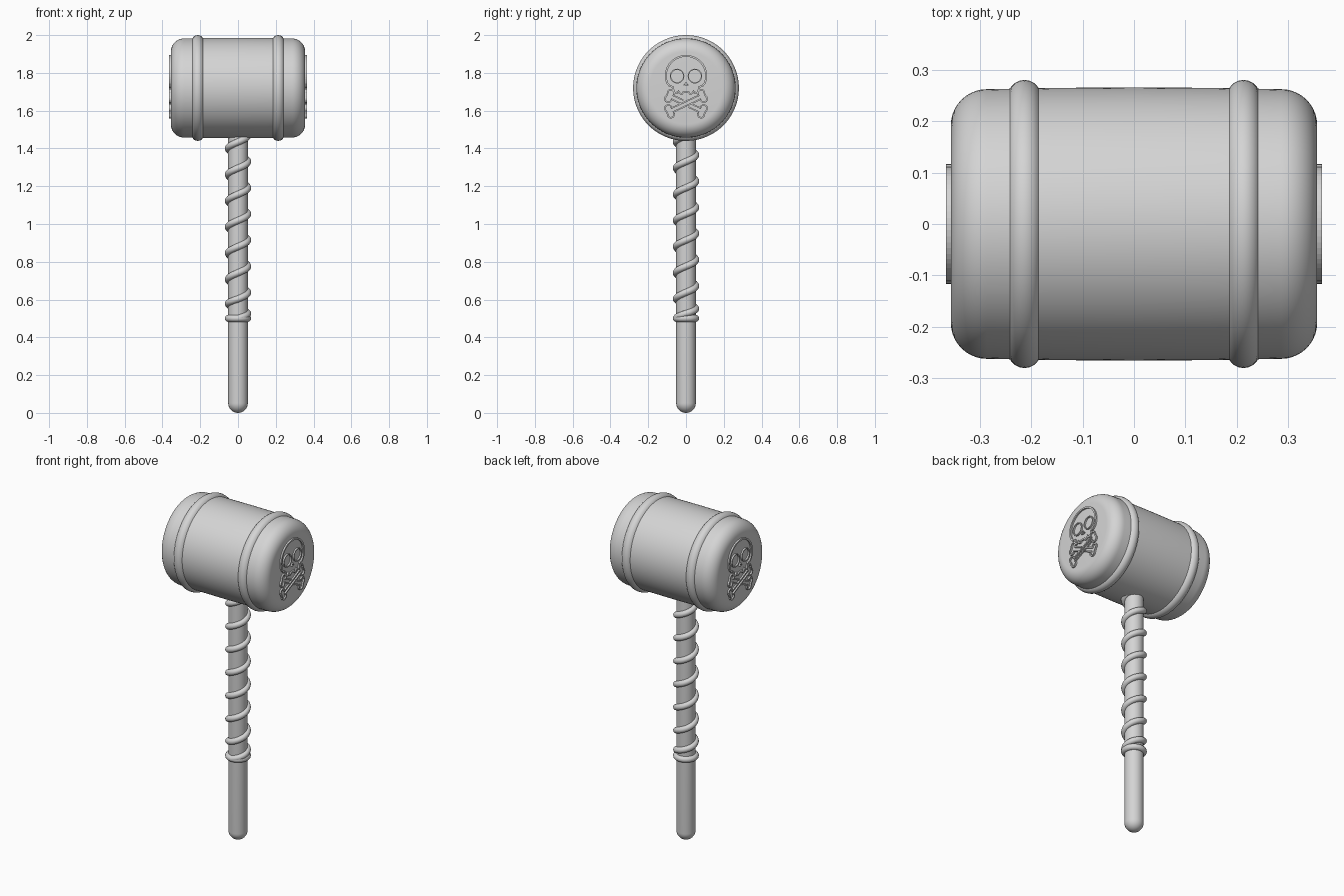
import bpy, bmesh, math
from mathutils import Vector

if "Cube" in bpy.data.objects:
    bpy.data.objects.remove(bpy.data.objects["Cube"])

HEAD_Z = 1.72
grey = bpy.data.materials.new("light grey")
grey.diffuse_color = (0.66, 0.66, 0.66, 1)
grey.use_nodes = True
grey.node_tree.nodes["Principled BSDF"].inputs["Base Color"].default_value = grey.diffuse_color


def finish(name, bm, smooth=True):
    bmesh.ops.remove_doubles(bm, verts=bm.verts, dist=1e-5)
    bmesh.ops.recalc_face_normals(bm, faces=bm.faces)
    me = bpy.data.meshes.new(name)
    bm.to_mesh(me)
    bm.free()
    me.materials.append(grey)
    ob = bpy.data.objects.new(name, me)
    bpy.context.scene.collection.objects.link(ob)
    if smooth:
        bpy.ops.object.select_all(action='DESELECT')
        ob.select_set(True)
        bpy.context.view_layer.objects.active = ob
        bpy.ops.object.shade_smooth_by_angle(angle=math.radians(40))
    return ob


def sweep(bm, rings, closed=False):
    """Bridge rows of points; every row is a closed loop."""
    rows = [[bm.verts.new(p) for p in r] for r in rings]
    n = len(rows)
    for i in range(n if closed else n - 1):
        a, b = rows[i], rows[(i + 1) % n]
        for j in range(len(a)):
            k = (j + 1) % len(a)
            bm.faces.new((a[j], a[k], b[k], b[j]))
    return rows


def lathe(name, profile, place, closed=False, seg=64):
    """Revolve (radius, height) points; place maps (a, b, height) to space."""
    bm = bmesh.new()
    rings = [[place(r * math.cos(t), r * math.sin(t), h)
              for t in [2 * math.pi * i / seg for i in range(seg)]] for r, h in profile]
    rows = sweep(bm, rings, closed)
    if not closed:
        bm.faces.new(rows[0])
        bm.faces.new(rows[-1])
    return finish(name, bm)


def arc(cx, cy, rx, ry, a0, a1, n):
    return [(cx + rx * math.cos(math.radians(a0 + (a1 - a0) * i / n)),
             cy + ry * math.sin(math.radians(a0 + (a1 - a0) * i / n))) for i in range(n + 1)]


def along_x(a, b, h):
    return (h, a, b + HEAD_Z)


def along_z(a, b, h):
    return (a, b, h)


# barrel-shaped head with rounded rims
half = arc(0.192, 0.286, 0.07, 0.07, 90, 0, 10) + [(0.2645, 0.16)]
prof = half + [(0.2655, 0.0)] + [(r, -h) for r, h in reversed(half)]
lathe("mallet_head", prof, along_x, seg=96)

# two raised bands
for side in (-1, 1):
    lathe("head_band", arc(0.248, 0.213 * side, 0.032, 0.032, 0, 360, 20)[:-1], along_x, True, 96)

# handle with a round bottom
lathe("handle", arc(0, 0.052, 0.052, 0.052, -88, 0, 10) + [(0.052, 1.52)], along_z, seg=40)

# ring at the lower end of the wrap
lathe("wrap_ring", arc(0.052, 0.5, 0.018, 0.018, 0, 360, 14)[:-1], along_z, True, 48)

# spiral wrap
bm = bmesh.new()
rings = []
STEPS = 36
for i in range(int(7.35 * STEPS)):
    t = i / STEPS
    z = 0.5 + 0.103 * t if t < 1 else 0.603 + 0.1385 * (t - 1)
    a = 2 * math.pi * t - math.pi / 2
    out = Vector((math.cos(a), math.sin(a), 0))
    tan = Vector((-0.052 * math.sin(a), 0.052 * math.cos(a), 0.022)).normalized()
    up = out.cross(tan)
    c = out * 0.052 + Vector((0, 0, z))
    rings.append([c + 0.018 * (out * math.cos(q) + up * math.sin(q))
                  for q in [2 * math.pi * k / 12 for k in range(12)]])
rows = sweep(bm, rings)
bm.faces.new(rows[0])
bm.faces.new(rows[-1])
finish("spiral_wrap", bm)


# raised outline emblem: skull above crossed bones
def ribbon(bm, pts, side, closed=True, w=0.005):
    n = len(pts)
    rings = []
    for i, (u, v) in enumerate(pts):
        p = pts[(i - 1) % n] if closed or i > 0 else pts[i]
        q = pts[(i + 1) % n] if closed or i < n - 1 else pts[i]
        d = Vector((q[0] - p[0], q[1] - p[1]))
        d = d.normalized() if d.length > 1e-7 else Vector((1, 0))
        nu, nv = -d.y * w, d.x * w
        rings.append([(side * x, side * (u + s * nu), v + s * nv)
                      for x, s in ((0.352, -1), (0.365, -1), (0.365, 1), (0.352, 1))])
    rows = sweep(bm, rings, closed)
    if not closed:
        bm.faces.new(rows[0])
        bm.faces.new(rows[-1])


def turn(pts, ang, c):
    ca, sa = math.cos(ang), math.sin(ang)
    return [(c[0] + u * ca - v * sa, c[1] + u * sa + v * ca) for u, v in pts]


# right half of the skull, top to chin, then mirrored
right = arc(0, 1.785, 0.107, 0.105, 90, -22, 18) + [
    (0.088, 1.732), (0.068, 1.724), (0.066, 1.703), (0.058, 1.694), (0.046, 1.696),
    (0.040, 1.705), (0.034, 1.692), (0.022, 1.688), (0.014, 1.698)]
skull = right + [(-u, v) for u, v in reversed(right[1:])]
nose = [(0, 1.752), (0.012, 1.734), (0.004, 1.736), (0, 1.733), (-0.004, 1.736), (-0.012, 1.734)]

# one bone end with two lobes
end = [(0.02, -0.011), (0.082, -0.011)] + arc(0.096, -0.018, 0.018, 0.017, 190, 390, 10) \
    + arc(0.096, 0.018, 0.018, 0.017, -30, 170, 10) + [(0.082, 0.011), (0.02, 0.011)]
tilt = math.radians(25)
bone_c = (0, 1.637)
whole = end + [(-u, -v) for u, v in end]

for side in (-1, 1):
    bm = bmesh.new()
    ribbon(bm, skull, side)
    for s in (-1, 1):
        ribbon(bm, arc(0.047 * s, 1.783, 0.035, 0.036, 0, 360, 28)[:-1], side, w=0.003)
    ribbon(bm, nose, side, w=0.002)
    ribbon(bm, turn(whole, tilt, bone_c), side, w=0.004)
    for flip in (0, math.pi):
        ribbon(bm, turn(end, flip - tilt, bone_c), side, False, w=0.004)
    finish("skull_emblem", bm, False)
